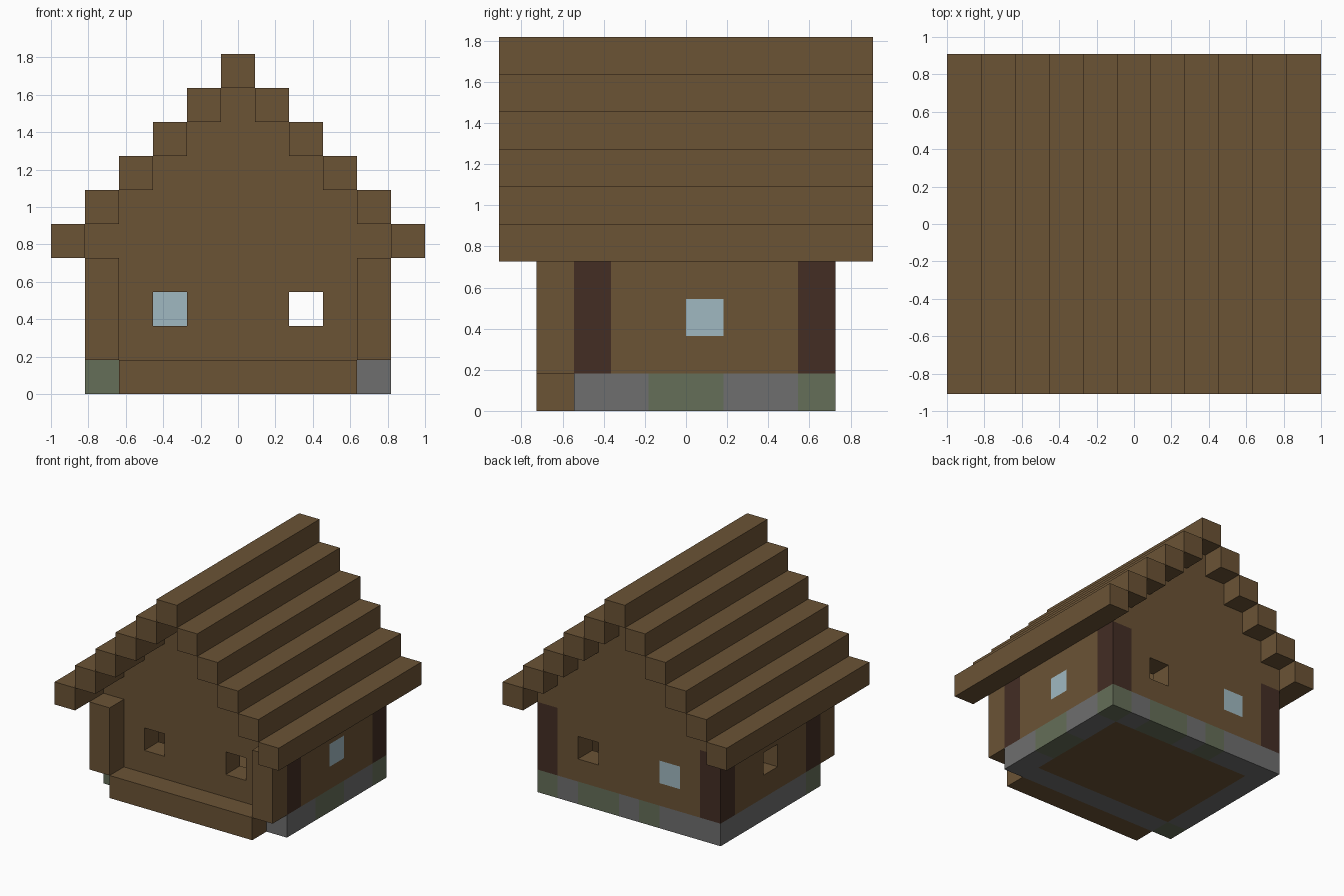
import bpy, bmesh
from mathutils import Vector

cube = bpy.data.objects.get("Cube")
if cube:
    bpy.data.objects.remove(cube, do_unlink=True)

U = 2 / 11  # edge of one block


def material(name, r, g, b):
    """Flat material from display colour values, stored as linear."""
    rgb = [((c / 255 + 0.055) / 1.055) ** 2.4 for c in (r, g, b)]
    m = bpy.data.materials.new(name)
    m.use_nodes = True
    m.diffuse_color = (*rgb, 1)
    m.node_tree.nodes["Principled BSDF"].inputs["Base Color"].default_value = (*rgb, 1)
    return m


PLANK = material("brown planks", 107, 83, 53)
LOG = material("dark log", 67, 45, 36)
GLASS = material("pale blue glass", 160, 185, 193)
STONE = material("grey stone", 110, 110, 110)
MOSSY = material("mossy stone", 101, 110, 88)

parts = {}     # part name -> {block: material}
filled = {}    # block -> part name


def put(part, mat, xs, ys, zs):
    """Fill blocks, replacing whatever part held them before."""
    for x in xs:
        for y in ys:
            for z in zs:
                c = (x, y, z)
                if c in filled:
                    del parts[filled[c]][c]
                filled[c] = part
                parts.setdefault(part, {})[c] = mat


def span(a, b):
    return range(a, b + 1)


def one(*v):
    return v


# Floor and its stone ring
put("foundation", STONE, span(-4, 4), span(-3, 3), one(0))
put("floor", PLANK, span(-3, 3), span(-2, 2), one(0))
put("foundation", MOSSY, one(4), one(-1, 0, 3), one(0))
put("foundation", MOSSY, one(2, 1, -1), one(3), one(0))
put("foundation", MOSSY, one(-4), one(-3), one(0))

# Front step and the two porch posts
put("front_step", PLANK, span(-3, 3), one(-4), one(0))
put("porch_posts", PLANK, one(-4, 4), one(-4), span(1, 3))

# Side walls and stepped gable walls
put("side_walls", PLANK, one(-4, 4), span(-2, 2), span(1, 4))
for z in span(1, 8):
    half = min(4, 8 - z)
    put("front_gable", PLANK, span(-half, half), one(-3), one(z))
    put("back_gable", PLANK, span(-half, half), one(3), one(z))

# Dark corner logs
put("corner_logs", LOG, one(-4, 4), one(-3, 3), span(1, 3))

# Window openings, two of them glazed
openings = [(-2, -3), (2, -3), (2, 3), (-4, 0)]
for x, y in openings:
    c = (x, y, 2)
    del parts[filled.pop(c)][c]
put("back_window", GLASS, one(-2), one(3), one(2))
put("side_window", GLASS, one(4), one(0), one(2))

# Stepped roof beams from eaves to ridge
for z in span(4, 9):
    x = 9 - z
    for side, s in (("right", -1), ("left", 1)):
        if x:
            put(f"roof_beam_{side}_{z - 3}", PLANK, one(s * x), span(-5, 4), one(z))
put("ridge_beam", PLANK, one(0), span(-5, 4), one(9))

AXES = [Vector(v) for v in ((1, 0, 0), (0, 1, 0), (0, 0, 1))]


def build(name, cells):
    """Skin the exposed sides of a part's blocks and merge flat areas."""
    bm = bmesh.new()
    mats = list(dict.fromkeys(cells.values()))
    for c, mat in cells.items():
        mid = Vector((c[0], c[1] + 0.5, c[2] + 0.5))
        for i in range(3):
            for s in (-1, 1):
                n = AXES[i] * s
                if tuple(int(a + b) for a, b in zip(c, n)) in filled:
                    continue
                a, b = AXES[(i + 1) % 3] / 2, AXES[(i + 2) % 3] / 2 * s
                m = mid + n / 2
                corners = (m - a - b, m + a - b, m + a + b, m - a + b)
                f = bm.faces.new([bm.verts.new(p * U) for p in corners])
                f.material_index = mats.index(mat)
    bmesh.ops.remove_doubles(bm, verts=bm.verts, dist=0.001)
    bmesh.ops.dissolve_limit(bm, angle_limit=0.01, verts=bm.verts,
                             edges=bm.edges, delimit={'MATERIAL'})
    mesh = bpy.data.meshes.new(name)
    bm.to_mesh(mesh)
    bm.free()
    for m in mats:
        mesh.materials.append(m)
    bpy.context.collection.objects.link(bpy.data.objects.new(name, mesh))


for name, cells in parts.items():
    if cells:
        build(name, cells)
